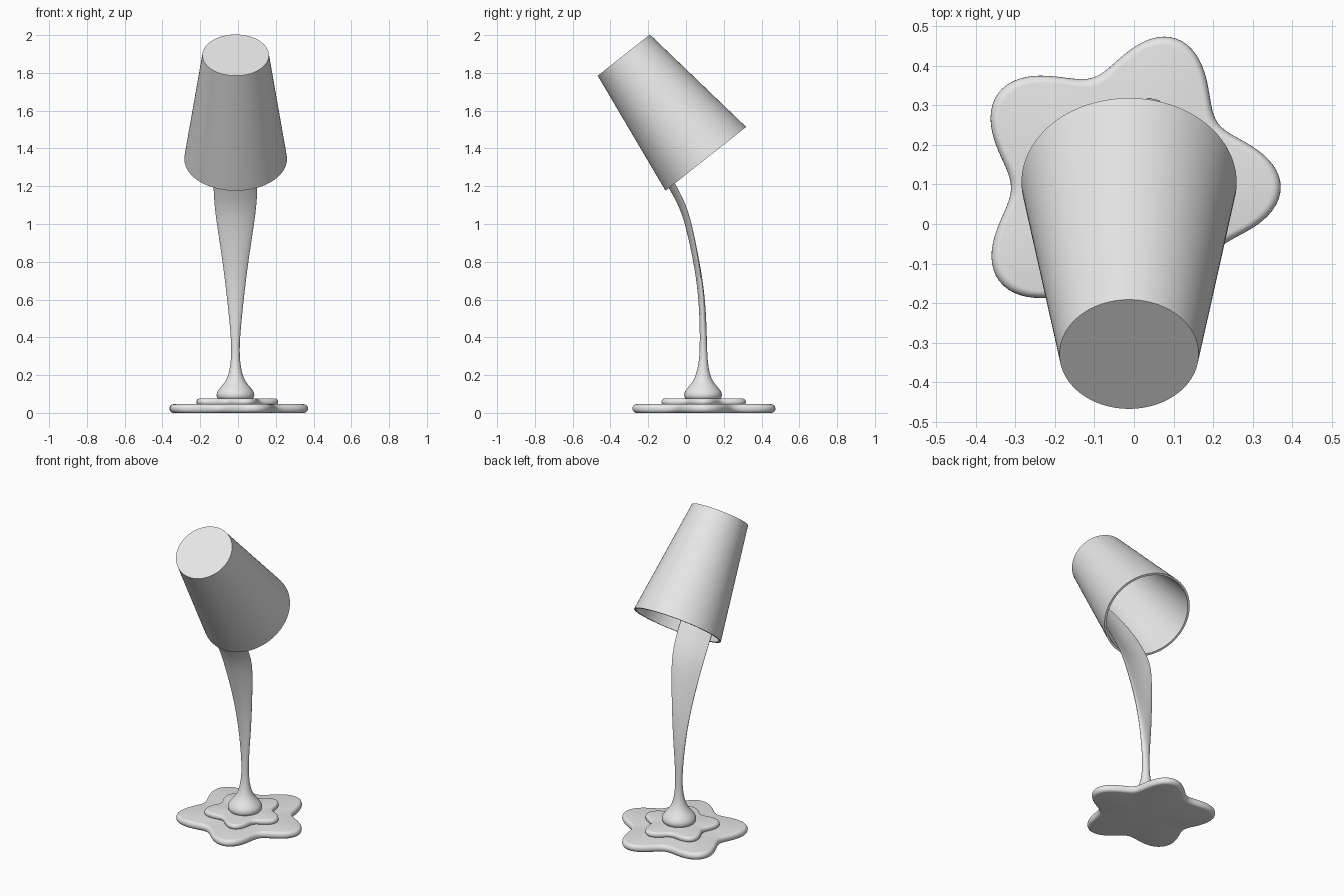
import bpy, math
from mathutils import Vector

if "Cube" in bpy.data.objects:
    bpy.data.objects.remove(bpy.data.objects["Cube"])

grey = bpy.data.materials.new("light grey")
grey.diffuse_color = (0.8, 0.8, 0.8, 1)
grey.use_nodes = True
grey.node_tree.nodes["Principled BSDF"].inputs["Base Color"].default_value = grey.diffuse_color


def loft(name, rings, angle=None):
    """Skin closed rings of equal size, closing both ends with a fan."""
    n = len(rings[0])
    verts = [p for r in rings for p in r]
    faces = []
    for k in range(len(rings) - 1):
        for i in range(n):
            j = (i + 1) % n
            faces.append((k * n + i, k * n + j, (k + 1) * n + j, (k + 1) * n + i))
    for k, flip in ((0, True), (len(rings) - 1, False)):
        c = len(verts)
        verts.append(sum((Vector(p) for p in rings[k]), Vector()) / n)
        for i in range(n):
            a, b = k * n + i, k * n + (i + 1) % n
            faces.append((b, a, c) if flip else (a, b, c))
    me = bpy.data.meshes.new(name)
    me.from_pydata(verts, [], faces)
    me.materials.append(grey)
    ob = bpy.data.objects.new(name, me)
    bpy.context.collection.objects.link(ob)
    bpy.ops.object.select_all(action='DESELECT')
    ob.select_set(True)
    bpy.context.view_layer.objects.active = ob
    if angle:
        bpy.ops.object.shade_smooth_by_angle(angle=math.radians(angle))
    else:
        bpy.ops.object.shade_smooth()
    return ob


def circle(r, z, n=96):
    return [(r * math.cos(2 * math.pi * i / n), r * math.sin(2 * math.pi * i / n), z)
            for i in range(n)]


# Five-lobed puddle tiers with rounded rims
def puddle(name, scale, z0, z1, n=160):
    h = (z1 - z0) / 2
    rings = []
    for s in range(11):
        a = -math.pi / 2 + math.pi * s / 10
        inset, z = h * (1 - math.cos(a)), (z0 + z1) / 2 + h * math.sin(a)
        ring = []
        for i in range(n):
            t = 2 * math.pi * i / n
            r = 0.341 + 0.055 * math.cos(5 * t) - 0.01 * math.cos(t) + 0.003 * math.sin(t)
            r = r * scale - inset
            ring.append((-0.015 + r * math.cos(t), 0.092 + r * math.sin(t), z))
        rings.append(ring)
    return loft(name, rings, 35)


puddle("puddle_base", 1.0, 0.0, 0.046)
puddle("puddle_upper_tier", 0.59, 0.04, 0.076)

# Tilted hollow cup shade: outer wall, closed end, inner wall
cup = loft("cup_shade", [circle(0.166, 0.688), circle(0.259, 0.0), circle(0.272, 0.0),
                         circle(0.176, 0.70)], 35)
cup.location = (-0.0125, 0.105, 1.345)
cup.rotation_euler = (math.atan2(0.435, 0.55), 0, 0)

# Pouring stream: y, z, half width, half thickness, edge curl
path = [
    (0.09, 0.066, 0.088, 0.088, 0), (0.09, 0.085, 0.102, 0.102, 0),
    (0.09, 0.11, 0.100, 0.100, 0), (0.09, 0.135, 0.080, 0.080, 0),
    (0.09, 0.165, 0.053, 0.053, 0), (0.09, 0.21, 0.034, 0.034, 0),
    (0.092, 0.28, 0.023, 0.022, 0), (0.092, 0.36, 0.022, 0.019, 0),
    (0.091, 0.46, 0.029, 0.018, 0), (0.083, 0.62, 0.046, 0.017, 0.004),
    (0.057, 0.80, 0.068, 0.016, 0.01), (0.011, 1.0, 0.100, 0.015, 0.017),
    (-0.024, 1.1, 0.113, 0.014, 0.022), (-0.081, 1.2, 0.118, 0.013, 0.027),
    (-0.163, 1.335, 0.114, 0.013, 0.027), (-0.238, 1.462, 0.090, 0.012, 0.02),
    (-0.316, 1.592, 0.045, 0.009, 0.008),
]
rings = []
for k, (y, z, w, t, c) in enumerate(path):
    p, q = path[max(k - 1, 0)], path[min(k + 1, len(path) - 1)]
    d = Vector((0, q[0] - p[0], q[1] - p[1])).normalized()
    nrm = Vector((0, d.z, -d.y))
    ring = []
    for i in range(32):
        a = 2 * math.pi * i / 32
        off = t * math.sin(a) + c * math.cos(a) ** 2
        ring.append(Vector((-0.0135 + w * math.cos(a), y, z)) + nrm * off)
    rings.append(ring)
stream = loft("poured_stream", rings)
sub = stream.modifiers.new("smooth", 'SUBSURF')
sub.levels = sub.render_levels = 2
